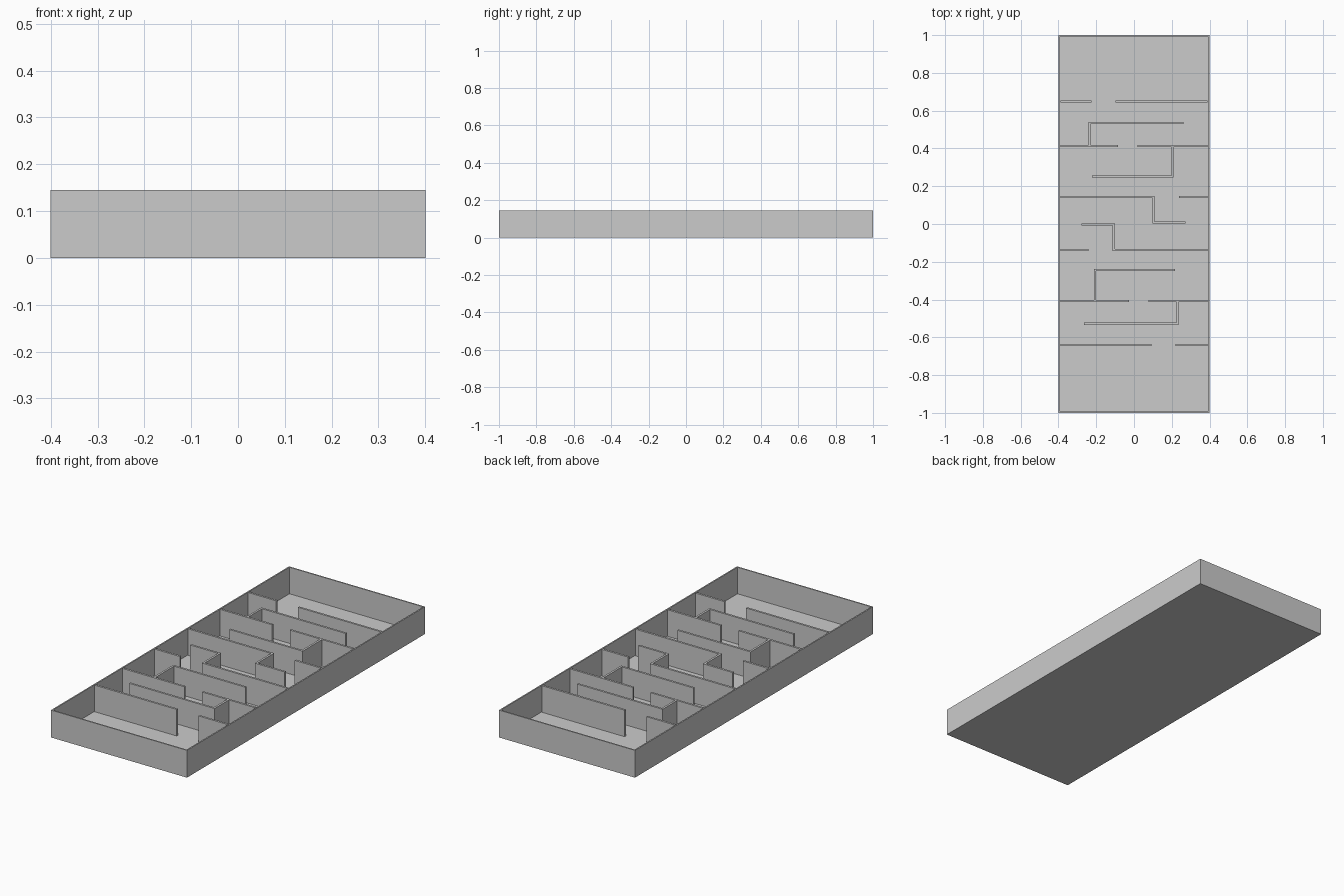
import bpy, bmesh
from mathutils import Vector

if "Cube" in bpy.data.objects:
    bpy.data.objects.remove(bpy.data.objects["Cube"])

HEIGHT, FLOOR, RIM, THICK = 0.145, 0.004, 0.01, 0.011
EDGE = 0.4 - RIM  # inner face of the side walls


def finish(name, bm):
    bmesh.ops.recalc_face_normals(bm, faces=bm.faces)
    mesh = bpy.data.meshes.new(name)
    bm.to_mesh(mesh)
    bm.free()
    bpy.context.collection.objects.link(bpy.data.objects.new(name, mesh))


def wall(name, path):
    """Wall of constant thickness along a centre line, with mitred corners."""
    pts = [Vector(p) for p in path]
    dirs = [(b - a).normalized() for a, b in zip(pts, pts[1:])]
    norms = [Vector((-d.y, d.x)) for d in dirs]
    left, right = [], []
    for i, p in enumerate(pts):
        # right-angle bends: the mitre offset is the sum of both normals
        n = norms[max(i - 1, 0)].copy()
        if 0 < i < len(pts) - 1:
            n += norms[i]
        left.append(p + n * THICK / 2)
        right.append(p - n * THICK / 2)
    outline = left + right[::-1]
    bm = bmesh.new()
    base = bm.faces.new([bm.verts.new((v.x, v.y, FLOOR)) for v in outline])
    top = bmesh.ops.extrude_face_region(bm, geom=[base], use_keep_orig=True)["geom"]
    bmesh.ops.translate(bm, vec=(0, 0, HEIGHT - FLOOR),
                        verts=[g for g in top if isinstance(g, bmesh.types.BMVert)])
    finish(name, bm)


# Open tray: box with its top face inset and pushed down to the floor
bm = bmesh.new()
bmesh.ops.create_cube(bm, size=1)
for v in bm.verts:
    v.co = (v.co.x * 0.8, v.co.y * 2, (v.co.z + 0.5) * HEIGHT)
bm.faces.ensure_lookup_table()
top = max(bm.faces, key=lambda f: f.calc_center_median().z)
bmesh.ops.inset_region(bm, faces=[top], thickness=RIM)
low = bmesh.ops.extrude_face_region(bm, geom=[top])["geom"]
bmesh.ops.translate(bm, vec=(0, 0, FLOOR - HEIGHT),
                    verts=[g for g in low if isinstance(g, bmesh.types.BMVert)])
if top.is_valid:
    bmesh.ops.delete(bm, geom=[top], context='FACES_ONLY')
finish("tray", bm)

# Cross walls with a doorway: y, left wall end, right wall start
for i, (y, a, b) in enumerate([(0.648, -0.225, -0.097), (0.413, -0.085, 0.019),
                               (-0.408, -0.026, 0.078), (-0.641, 0.092, 0.22)]):
    wall(f"cross_wall_left_{i}", [(-EDGE, y), (a, y)])
    wall(f"cross_wall_right_{i}", [(b, y), (EDGE, y)])

# Short stubs beside the middle room
wall("middle_stub_right", [(0.237, 0.143), (EDGE, 0.143)])
wall("middle_stub_left", [(-EDGE, -0.138), (-0.241, -0.138)])

# Stepped walls crossing the middle room
wall("stepped_wall_back", [(-EDGE, 0.143), (0.103, 0.143), (0.103, 0.007), (0.272, 0.007)])
wall("stepped_wall_front", [(EDGE, -0.138), (-0.107, -0.138), (-0.107, -0.002), (-0.277, -0.002)])

# L-shaped baffles branching off the cross walls: post x, foot y, arm y, arm end x
for i, (x, foot, arm, end) in enumerate([
        (-0.235, 0.413 + THICK / 2, 0.535, 0.262), (0.203, 0.413 - THICK / 2, 0.251, -0.223),
        (-0.207, -0.408 + THICK / 2, -0.244, 0.218), (0.23, -0.408 - THICK / 2, -0.528, -0.266)]):
    wall(f"baffle_{i}", [(x, foot), (x, arm), (end, arm)])
